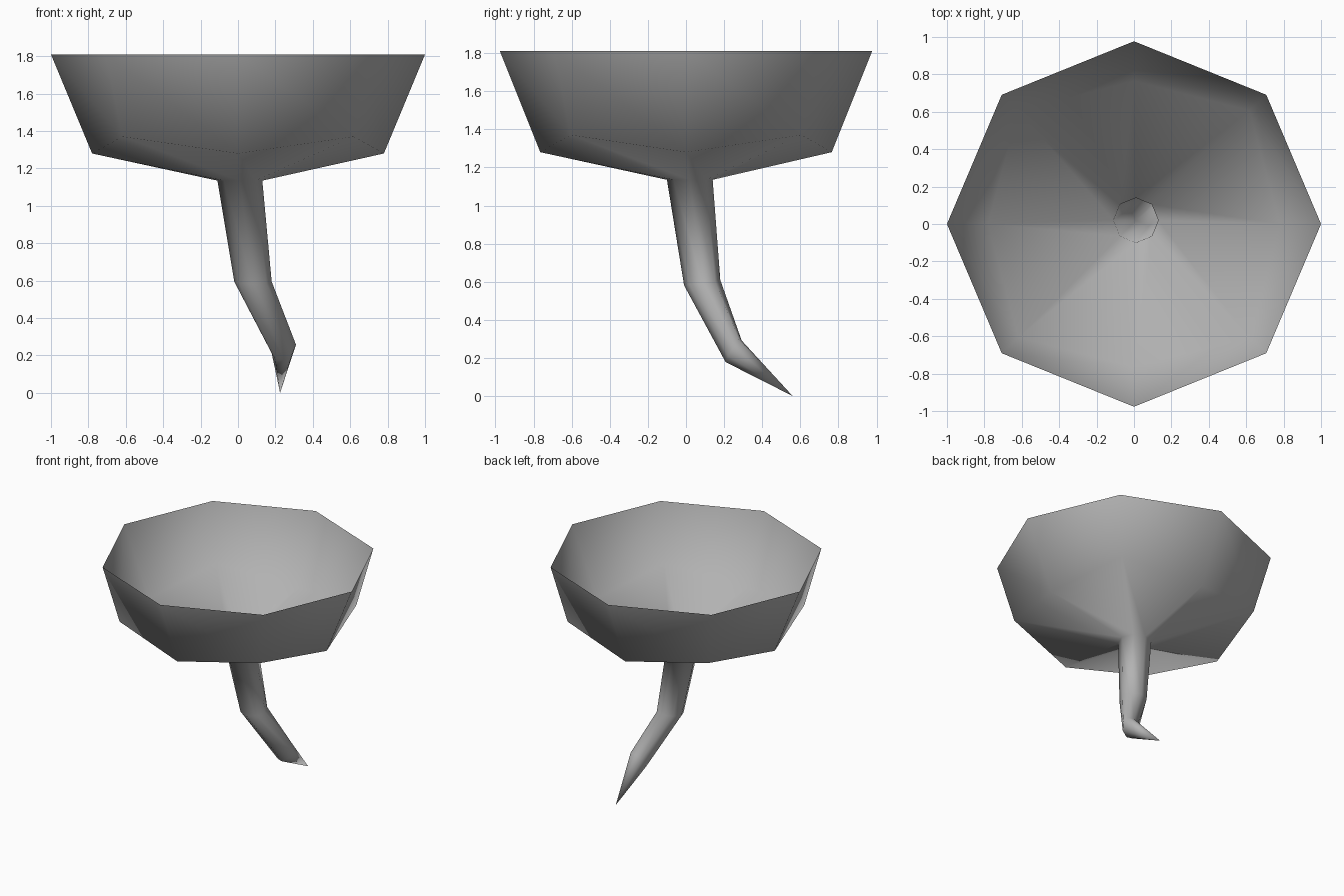
import bpy
import bmesh
from math import cos, sin, tau
from mathutils import Vector

SIDES = 8

cube = bpy.data.objects.get("Cube")
if cube:
    bpy.data.objects.remove(cube, do_unlink=True)

grey = bpy.data.materials.new("plain grey")
grey.use_nodes = True
colour = (0.45, 0.45, 0.45, 1)
grey.diffuse_color = colour
grey.node_tree.nodes["Principled BSDF"].inputs["Base Color"].default_value = colour

bm = bmesh.new()


def ring(centre, rx, ry, slope_x=0, slope_y=0, corner_scale=1, corner_rise=0):
    """Eight-sided ring; slopes tilt it, odd corners may be pushed out and up."""
    verts = []
    for i in range(SIDES):
        a = tau * i / SIDES
        scale = corner_scale if i % 2 else 1
        x, y = rx * scale * cos(a), ry * scale * sin(a)
        z = slope_x * x + slope_y * y + (corner_rise if i % 2 else 0)
        verts.append(bm.verts.new(Vector(centre) + Vector((x, y, z))))
    return verts


def bridge(upper, lower):
    for i in range(SIDES):
        j = (i + 1) % SIDES
        bm.faces.new((upper[i], lower[i], lower[j], upper[j]))


# Open bowl: wide rim, scalloped shoulder, then the neck of the stem
# Bent hollow stem: knee and ankle rings
rings = [
    ring((0, 0, 1.81), 1, 0.977),
    ring((0, 0, 1.28), 0.78, 0.765, corner_scale=1.12, corner_rise=0.09),
    ring((0.01, 0.02, 1.135), 0.12, 0.12),
    ring((0.08, 0.085, 0.595), 0.1, 0.095, slope_y=0.15),
    ring((0.245, 0.25, 0.235), 0.065, 0.042, slope_x=0.35, slope_y=1.35),
]
for upper, lower in zip(rings, rings[1:]):
    bridge(upper, lower)

# Pointed toe
tip = bm.verts.new((0.225, 0.56, 0))
for i in range(SIDES):
    bm.faces.new((rings[-1][i], tip, rings[-1][(i + 1) % SIDES]))

bmesh.ops.recalc_face_normals(bm, faces=bm.faces)
for face in bm.faces:
    face.smooth = True

mesh = bpy.data.meshes.new("bowl_and_stem")
bm.to_mesh(mesh)
bm.free()
mesh.materials.append(grey)
bpy.context.collection.objects.link(bpy.data.objects.new("bowl_and_stem", mesh))
